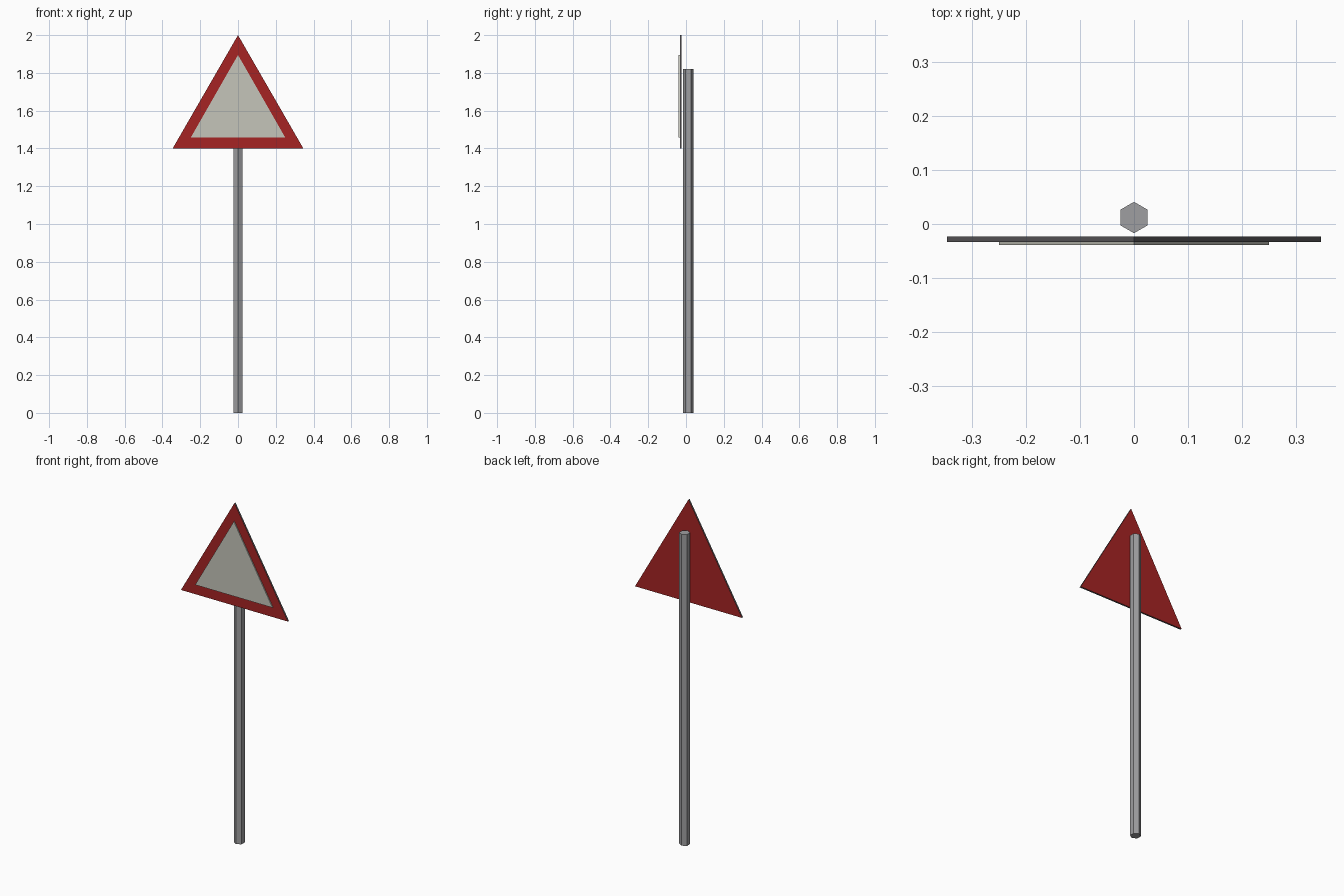
import bpy
import bmesh
import math
from mathutils import Vector

cube = bpy.data.objects.get("Cube")
if cube:
    bpy.data.objects.remove(cube, do_unlink=True)


def material(name, srgb):
    color = [((c + 0.055) / 1.055) ** 2.4 for c in srgb] + [1.0]
    mat = bpy.data.materials.new(name)
    mat.use_nodes = True
    mat.diffuse_color = color
    mat.node_tree.nodes["Principled BSDF"].inputs["Base Color"].default_value = color
    return mat


steel = material("pole grey", (0.62, 0.62, 0.63))
red = material("sign red", (0.65, 0.14, 0.14))
edge_grey = material("edge dark grey", (0.38, 0.37, 0.38))
pale = material("pale warm grey", (0.77, 0.77, 0.73))


def prism(name, outline, direction, materials):
    """Extrude a flat outline; caps take the first material, sides the last."""
    bm = bmesh.new()
    cap = bm.faces.new([bm.verts.new(p) for p in outline])
    extruded = bmesh.ops.extrude_face_region(bm, geom=[cap], use_keep_orig=True)
    moved = [v for v in extruded["geom"] if isinstance(v, bmesh.types.BMVert)]
    bmesh.ops.translate(bm, verts=moved, vec=direction)
    bmesh.ops.recalc_face_normals(bm, faces=bm.faces)
    axis = Vector(direction).normalized()
    for face in bm.faces:
        is_cap = abs(face.normal.dot(axis)) > 0.9
        face.material_index = 0 if is_cap else len(materials) - 1
    mesh = bpy.data.meshes.new(name)
    bm.to_mesh(mesh)
    bm.free()
    for mat in materials:
        mesh.materials.append(mat)
    obj = bpy.data.objects.new(name, mesh)
    bpy.context.collection.objects.link(obj)
    return obj


def triangle(half_width, bottom, top, y):
    return [(-half_width, y, bottom), (half_width, y, bottom), (0, y, top)]


# Six-sided pole with corners facing front and back
radius, pole_y = 0.029, 0.012
hexagon = [(radius * math.sin(i * math.pi / 3),
            pole_y + radius * math.cos(i * math.pi / 3), 0) for i in range(6)]
prism("pole", hexagon, (0, 0, 1.82), [steel])

# Red triangular plate with dark edges
prism("sign_plate", triangle(0.346, 1.4, 2.0, -0.023), (0, -0.01, 0), [red, edge_grey])

# Pale raised panel on the front
prism("sign_panel", triangle(0.25, 1.458, 1.895, -0.033), (0, -0.006, 0), [pale])
